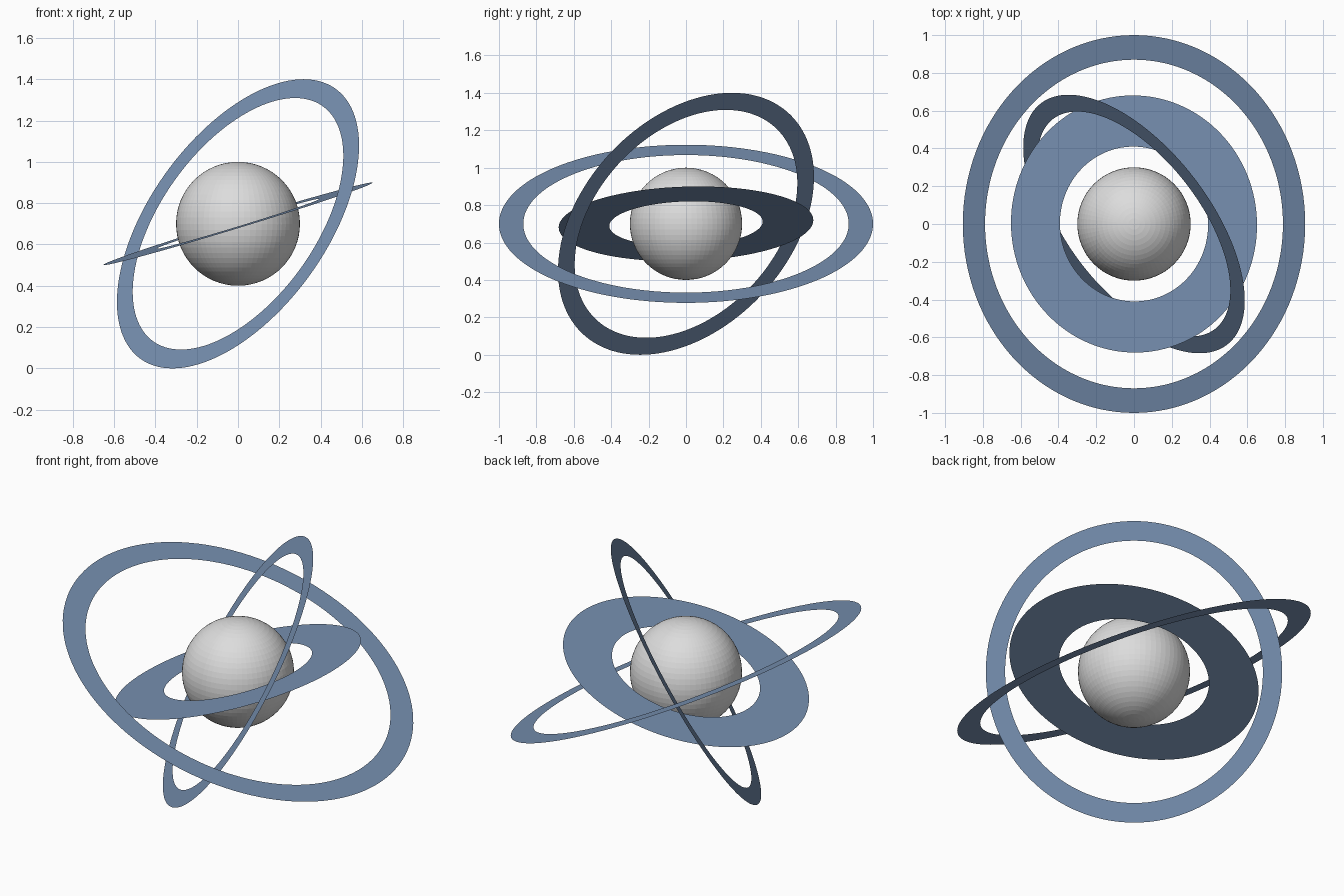
import bpy, bmesh, math
from mathutils import Vector

if "Cube" in bpy.data.objects:
    bpy.data.objects.remove(bpy.data.objects["Cube"])

CENTRE = Vector((0, 0, 0.7))
SEGMENTS = 128


def material(name, rgb):
    m = bpy.data.materials.new(name)
    m.diffuse_color = (*rgb, 1)
    m.use_nodes = True
    m.node_tree.nodes["Principled BSDF"].inputs["Base Color"].default_value = m.diffuse_color
    return m


def add_object(name, bm, mat):
    mesh = bpy.data.meshes.new(name)
    bm.to_mesh(mesh)
    bm.free()
    mesh.materials.append(mat)
    obj = bpy.data.objects.new(name, mesh)
    bpy.context.collection.objects.link(obj)
    obj.location = CENTRE
    return obj


def flat_ring(name, inner, outer, normal, mat):
    """Paper-thin annulus facing the given normal."""
    bm = bmesh.new()
    turn = Vector(normal).normalized().to_track_quat('Z', 'Y')
    loops = []
    for r in (inner, outer):
        loops.append([bm.verts.new(turn @ Vector((r * math.cos(a), r * math.sin(a), 0)))
                      for a in (2 * math.pi * i / SEGMENTS for i in range(SEGMENTS))])
    a, b = loops
    for i in range(SEGMENTS):
        j = (i + 1) % SEGMENTS
        bm.faces.new((a[i], b[i], b[j], a[j]))
    return add_object(name, bm, mat)


grey = material("light grey", (0.72, 0.72, 0.72))
blue = material("steel blue", (0.185, 0.28, 0.44))

# Central planet, flat faceted
bm = bmesh.new()
bmesh.ops.create_uvsphere(bm, u_segments=64, v_segments=32, radius=0.3)
add_object("planet", bm, grey)

# Three tilted flat rings
tilt = math.radians(25)
flat_ring("outer_ring", 0.87, 1.0, (math.sin(tilt), 0, math.cos(tilt)), blue)
flat_ring("steep_ring", 0.702, 0.807, (-0.687, -0.530, 0.497), blue)
flat_ring("wide_ring", 0.41, 0.681, (-0.292, -0.03, 0.956), blue)
